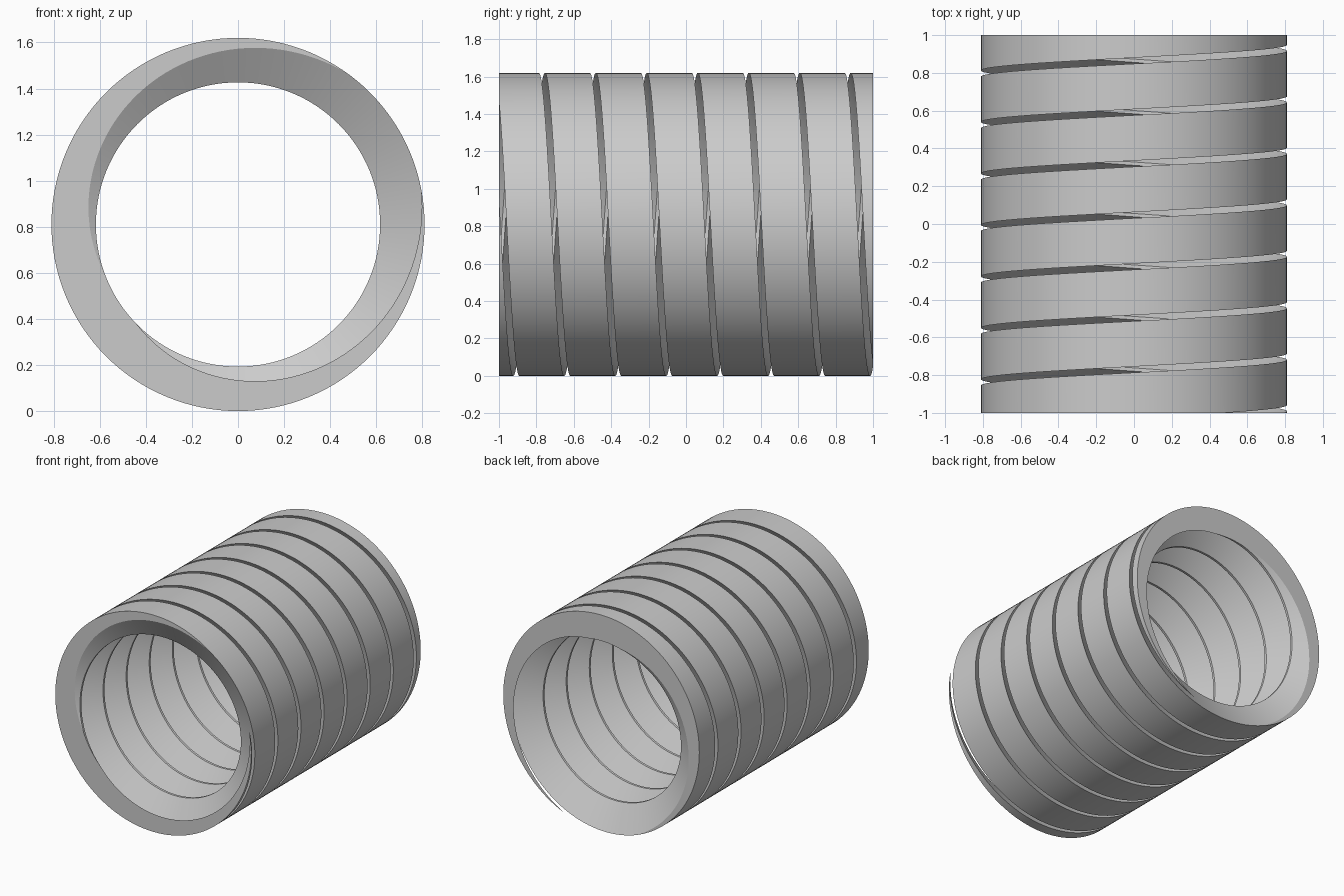
import bpy
import bmesh
import math

cube = bpy.data.objects.get("Cube")
if cube:
    bpy.data.objects.remove(cube, do_unlink=True)

OUTER, INNER = 0.81, 0.617      # radii of the sleeve and the thread crest
PITCH = 0.2725                  # advance per turn
SLIT = 0.016                    # half width of the open slit between turns
FLANK = (OUTER - INNER) * math.tan(math.radians(30))
START = -0.975                  # slit position at the +x side
STEPS = 128                     # segments per turn

# Trapezoid wire section: (offset along the axis, radius)
section = [
    (SLIT, OUTER),
    (SLIT + FLANK, INNER),
    (PITCH - SLIT - FLANK, INNER),
    (PITCH - SLIT, OUTER),
]

# Sweep the section along a helix that overshoots both ends
bm = bmesh.new()
rings = []
for i in range(-9 * STEPS, 3 * STEPS + 1):
    a = math.tau * i / STEPS
    shift = START - PITCH * i / STEPS
    rings.append([
        bm.verts.new((r * math.cos(a), shift + o, OUTER + r * math.sin(a)))
        for o, r in section
    ])
for a, b in zip(rings, rings[1:]):
    for k in range(4):
        n = (k + 1) % 4
        bm.faces.new((a[k], a[n], b[n], b[k]))

# Trim the coil square at each end and cap the cuts
for side in (-1, 1):
    cut = bmesh.ops.bisect_plane(
        bm, geom=bm.verts[:] + bm.edges[:] + bm.faces[:],
        plane_co=(0, side, 0), plane_no=(0, side, 0), clear_outer=True)
    edges = [e for e in cut["geom_cut"]
             if isinstance(e, bmesh.types.BMEdge) and e.is_boundary]
    bmesh.ops.triangle_fill(bm, edges=edges, use_beauty=True, normal=(0, side, 0))
bmesh.ops.recalc_face_normals(bm, faces=bm.faces[:])

mesh = bpy.data.meshes.new("threaded_sleeve")
bm.to_mesh(mesh)
bm.free()
sleeve = bpy.data.objects.new("threaded_sleeve", mesh)
bpy.context.collection.objects.link(sleeve)

# Plain grey metal
grey = bpy.data.materials.new("light_grey")
grey.use_nodes = True
color = (0.6, 0.6, 0.6, 1)
grey.diffuse_color = color
grey.node_tree.nodes["Principled BSDF"].inputs["Base Color"].default_value = color
mesh.materials.append(grey)

# Smooth around the sleeve, crisp thread edges
bpy.ops.object.select_all(action="DESELECT")
sleeve.select_set(True)
bpy.context.view_layer.objects.active = sleeve
bpy.ops.object.shade_smooth_by_angle(angle=math.radians(28))
